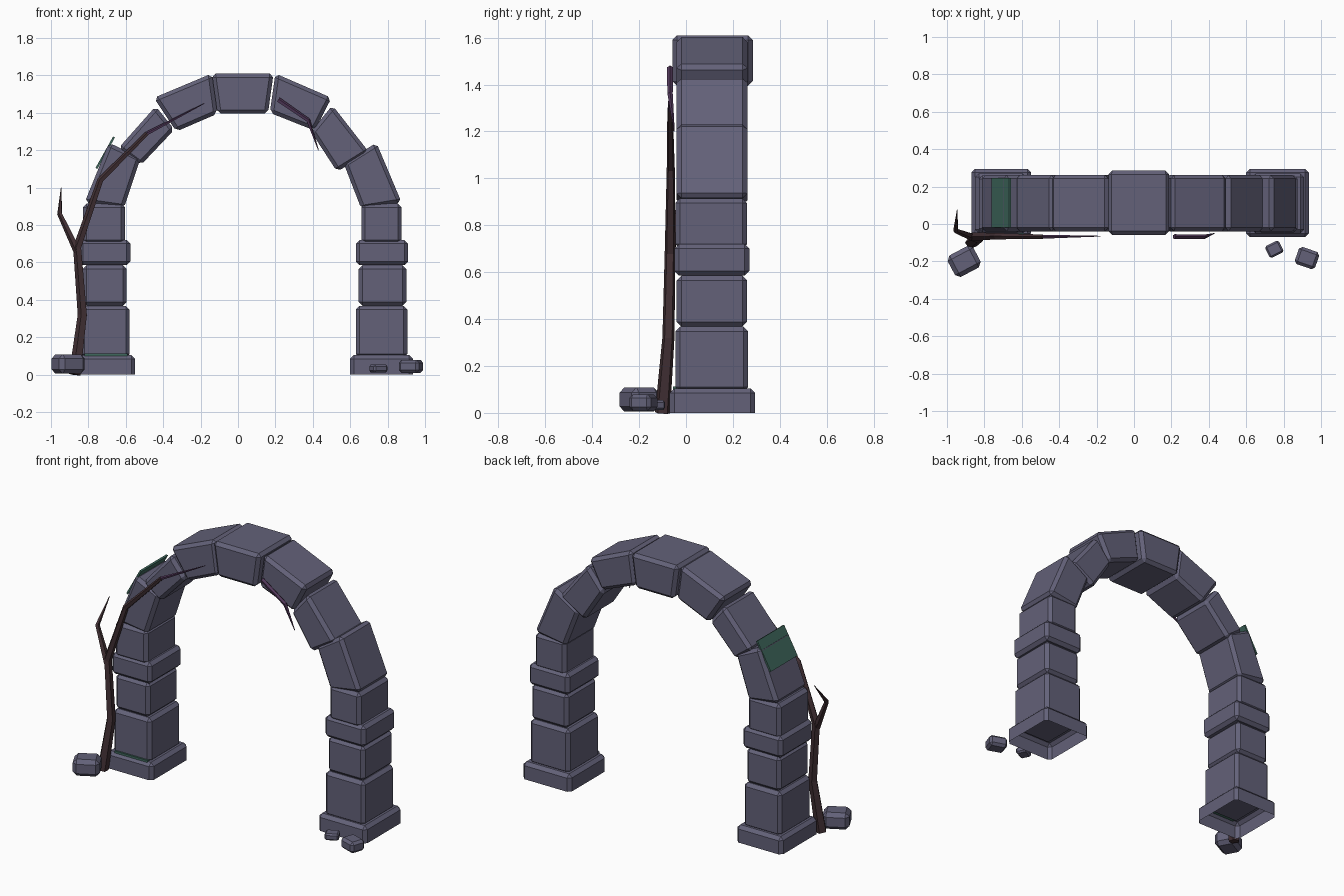
import bpy, bmesh, math
from mathutils import Vector, Matrix

cube = bpy.data.objects.get("Cube")
if cube:
    bpy.data.objects.remove(cube, do_unlink=True)


def material(name, rgb):
    m = bpy.data.materials.new(name)
    m.use_nodes = True
    m.diffuse_color = (*rgb, 1)
    m.node_tree.nodes["Principled BSDF"].inputs["Base Color"].default_value = (*rgb, 1)
    return m


STONE = material("slate stone", (0.125, 0.12, 0.19))
BARK = material("dark bark", (0.055, 0.03, 0.035))
TWIG = material("purple twig", (0.085, 0.04, 0.105))
MOSS = material("green moss", (0.05, 0.14, 0.11))


def finish(name, bm, mat):
    bmesh.ops.recalc_face_normals(bm, faces=bm.faces)
    me = bpy.data.meshes.new(name)
    bm.to_mesh(me)
    bm.free()
    me.materials.append(mat)
    ob = bpy.data.objects.new(name, me)
    bpy.context.collection.objects.link(ob)
    return ob


def chamfer(bm, edges, width):
    bmesh.ops.bevel(bm, geom=list(edges), offset=width, segments=1,
                    affect='EDGES', clamp_overlap=True)


def prism(name, corners, y0, y1, mat=STONE, bevel=0.02, open_bottom=False):
    """Front outline (x, z) extruded from y0 to y1, with chamfered edges."""
    bm = bmesh.new()
    a = [bm.verts.new((x, y0, z)) for x, z in corners]
    b = [bm.verts.new((x, y1, z)) for x, z in corners]
    bm.faces.new(a)
    bm.faces.new(b[::-1])
    for i in range(len(a)):
        j = (i + 1) % len(a)
        bm.faces.new((a[j], a[i], b[i], b[j]))
    bm.normal_update()
    low = min(z for x, z in corners)
    ground = [e for e in bm.edges if all(v.co.z < low + 1e-4 for v in e.verts)]
    if bevel:
        skip = ground if open_bottom else []
        chamfer(bm, [e for e in bm.edges if e not in skip], bevel)
    if open_bottom:
        under = [f for f in bm.faces if all(v.co.z < low + 1e-4 for v in f.verts)]
        bmesh.ops.delete(bm, geom=under, context='FACES')
    return finish(name, bm, mat)


def block(name, x0, x1, z0, z1, y0, y1, **kw):
    return prism(name, [(x0, z0), (x1, z0), (x1, z1), (x0, z1)], y0, y1, **kw)


def rock(name, center, size, angle):
    bm = bmesh.new()
    bmesh.ops.create_cube(bm, size=1)
    bmesh.ops.scale(bm, vec=size, verts=bm.verts)
    chamfer(bm, bm.edges, min(size) * 0.22)
    bmesh.ops.transform(bm, verts=bm.verts,
                        matrix=Matrix.Translation(center) @ Matrix.Rotation(math.radians(angle), 4, 'Z'))
    return finish(name, bm, STONE)


def vine(name, path, mat, sides=5):
    """Tapering faceted tube through (x, y, z, radius) points."""
    bm = bmesh.new()
    pts = [Vector(p[:3]) for p in path]
    rings = []
    for i, p in enumerate(pts):
        d = (pts[min(i + 1, len(pts) - 1)] - pts[max(i - 1, 0)]).normalized()
        u = d.cross(Vector((0, 1, 0))).normalized()
        w = d.cross(u)
        turn = [math.tau * k / sides for k in range(sides)]
        rings.append([bm.verts.new(p + (u * math.cos(t) + w * math.sin(t)) * path[i][3])
                      for t in turn])
    for r, s in zip(rings, rings[1:]):
        for k in range(sides):
            n = (k + 1) % sides
            bm.faces.new((r[k], r[n], s[n], s[k]))
    bm.faces.new(rings[0])
    bm.faces.new(rings[-1])
    return finish(name, bm, mat)


# Pillars: foot, shaft stones and a projecting band
for side, cols in (("right", [(-.87, -.55), (-.84, -.58), (-.83, -.595), (-.85, -.575), (-.83, -.605)]),
                   ("left", [(.60, .935), (.63, .905), (.645, .90), (.63, .91), (.66, .875)])):
    foot, lower, middle, band, upper = cols
    block(side + "_foot", *foot, 0, .105, -.07, .295, open_bottom=True)
    block(side + "_lower_stone", *lower, .09, .368, -.045, .265)
    block(side + "_middle_stone", *middle, .368, .585, -.04, .26)
    block(side + "_band", *band, .585, .72, -.05, .27)
    block(side + "_upper_stone", *upper, .70, .915, -.045, .26)

# Arch stones, each a wedge seen from the front
wedges = {
    "right_springer": [(-.82, .92), (-.61, .89), (-.52, 1.16), (-.69, 1.24)],
    "right_small_wedge": [(-.64, 1.21), (-.52, 1.12), (-.34, 1.31), (-.44, 1.435)],
    "right_upper_wedge": [(-.45, 1.48), (-.33, 1.30), (-.11, 1.395), (-.14, 1.61)],
    "left_upper_wedge": [(.20, 1.61), (.17, 1.40), (.41, 1.305), (.50, 1.48)],
    "left_wedge": [(.505, 1.44), (.39, 1.30), (.53, 1.085), (.70, 1.19)],
    "left_springer": [(.74, 1.24), (.565, 1.13), (.66, .885), (.875, .92)],
}
for name, corners in wedges.items():
    prism(name, corners, -.04, .262)
prism("keystone", [(-.14, 1.61), (-.11, 1.395), (.16, 1.395), (.19, 1.61)], -.058, .285)

# Fallen rocks
rock("large_rock", (-.908, -.20, .057), (.155, .13, .104), 28)
rock("medium_rock", (.925, -.182, .044), (.115, .097, .07), -19)
rock("small_rock", (.75, -.135, .033), (.082, .07, .042), 26)

# Moss on the arch shoulder and on the foot ledge
prism("shoulder_moss", [(-.762, 1.105), (-.752, 1.10), (-.658, 1.268), (-.668, 1.273)],
      -.02, .245, mat=MOSS, bevel=0)
block("foot_moss", -.82, -.59, .10, .113, -.056, 0, mat=MOSS, bevel=0)

# Climbing vine with a side branch and thin tips
vine("vine_trunk", [(-.87, -.10, 0, .034), (-.83, -.075, .32, .027), (-.858, -.068, .68, .024),
                    (-.735, -.065, 1.04, .018), (-.485, -.068, 1.29, .012)], BARK)
vine("vine_tip", [(-.485, -.068, 1.29, .011), (-.18, -.065, 1.45, .002)], TWIG)
vine("vine_branch", [(-.858, -.072, .66, .022), (-.953, -.035, .86, .014),
                     (-.945, .075, 1.0, .002)], BARK)
vine("hanging_twig", [(.215, -.068, 1.47, .014), (.375, -.068, 1.36, .012),
                      (.43, -.05, 1.20, .002)], TWIG)
